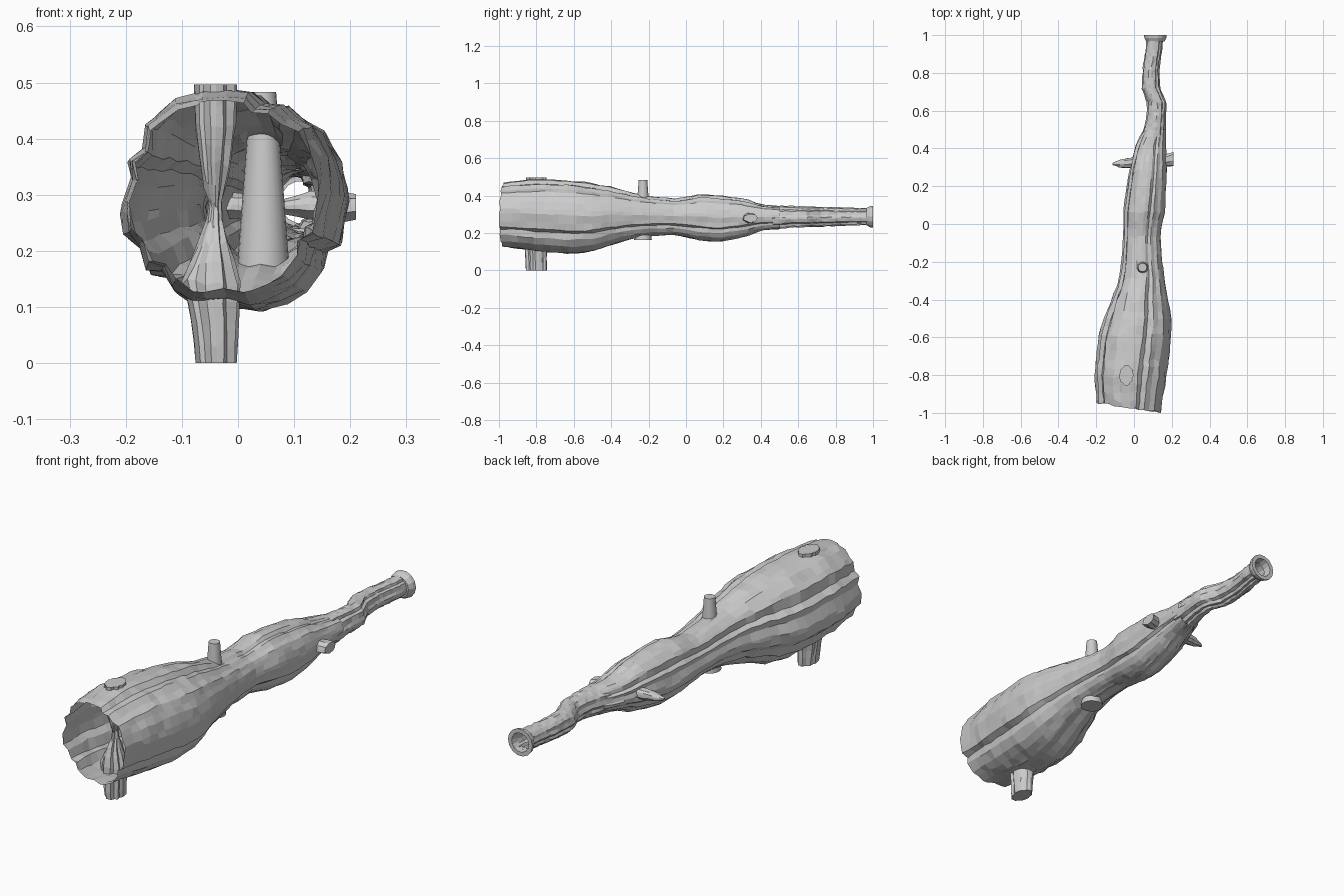
import bpy, math, random
from mathutils import Vector

if "Cube" in bpy.data.objects:
    bpy.data.objects.remove(bpy.data.objects["Cube"])

random.seed(4)


def add_mesh(name, verts, faces):
    me = bpy.data.meshes.new(name)
    me.from_pydata(verts, [], faces)
    me.update()
    ob = bpy.data.objects.new(name, me)
    bpy.context.collection.objects.link(ob)
    return ob


def sample(stations, t):
    for a, b in zip(stations, stations[1:]):
        if t <= b[0]:
            f = (t - a[0]) / (b[0] - a[0])
            return [p + (q - p) * f for p, q in zip(a[1:], b[1:])]
    return stations[-1][1:]


def bark_tube(name, stations, place, sides, rings, ridge, jitter, caps=True, rim=None):
    """Ridged tube. Station = (t, u_min, u_max, v_min, v_max); place maps (u, v, t) to xyz."""
    t0, t1 = stations[0][0], stations[-1][0]
    base = [1 - ridge * random.random() if i % 2 else 1.0 - 0.3 * ridge * random.random()
            for i in range(sides)]
    twist = [random.uniform(-0.3, 0.3) for _ in range(sides)]
    verts, faces = [], []
    for k in range(rings + 1):
        t = t0 + (t1 - t0) * k / rings
        u0, u1, v0, v1 = sample(stations, t)
        for i in range(sides):
            a = 2 * math.pi * (i + twist[i] + random.uniform(-0.12, 0.12)) / sides
            r = base[i] * (1 + random.uniform(-jitter, jitter))
            tt = t
            if 0 < k < rings:
                tt += random.uniform(-0.25, 0.25) * (t1 - t0) / rings
            elif k == 0 and rim:
                tt += rim(a)
            verts.append(place((u0 + u1) / 2 + (u1 - u0) / 2 * r * math.cos(a),
                               (v0 + v1) / 2 + (v1 - v0) / 2 * r * math.sin(a), tt))
    for k in range(rings):
        for i in range(sides):
            j = (i + 1) % sides
            a, b = k * sides, (k + 1) * sides
            faces.append((a + i, a + j, b + j, b + i))
    if caps:
        faces.append(tuple(reversed(range(sides))))
        faces.append(tuple(rings * sides + i for i in range(sides)))
    return add_mesh(name, verts, faces)


def along_y(u, v, t):
    return (u, t, v)


# Hollow log: swollen open front, narrow waist, crooked thin tail
trunk = [
    (-0.98, -0.20, 0.145, 0.12, 0.475),
    (-0.80, -0.215, 0.175, 0.095, 0.495),
    (-0.60, -0.195, 0.20, 0.08, 0.485),
    (-0.50, -0.165, 0.20, 0.095, 0.47),
    (-0.40, -0.125, 0.18, 0.13, 0.45),
    (-0.30, -0.085, 0.165, 0.16, 0.42),
    (-0.20, -0.07, 0.15, 0.18, 0.40),
    (-0.05, -0.06, 0.14, 0.185, 0.385),
    (0.07, -0.06, 0.165, 0.155, 0.41),
    (0.17, -0.045, 0.17, 0.145, 0.405),
    (0.30, -0.025, 0.175, 0.17, 0.39),
    (0.40, 0.00, 0.17, 0.21, 0.355),
    (0.50, 0.05, 0.17, 0.22, 0.345)]
tail = [
    (0.46, 0.035, 0.17, 0.215, 0.348),
    (0.56, 0.065, 0.17, 0.225, 0.345),
    (0.64, 0.07, 0.175, 0.23, 0.342),
    (0.72, 0.04, 0.14, 0.232, 0.342),
    (0.82, 0.045, 0.135, 0.235, 0.338),
    (0.92, 0.06, 0.15, 0.24, 0.335),
    (0.98, 0.065, 0.155, 0.24, 0.335)]


def ragged_rim(a):
    return max(-0.02, -0.025 * math.cos(a) + 0.008 + random.uniform(-0.005, 0.005))


bark_tube("hollow_log", trunk, along_y, 36, 34, 0.13, 0.018, caps=False, rim=ragged_rim)
bark_tube("log_tail", tail, along_y, 24, 28, 0.2, 0.05, caps=False)

# Flared ring at the thin end
n, ring_profile = 14, [(0.047, 0.965), (0.058, 0.985), (0.060, 1.0), (0.042, 1.0), (0.038, 0.965)]
m = len(ring_profile)
verts = [(0.113 + r * math.cos(2 * math.pi * i / n), y, 0.287 + r * math.sin(2 * math.pi * i / n))
         for i in range(n) for r, y in ring_profile]
faces = [(i * m + k, i * m + (k + 1) % m, (i + 1) % n * m + (k + 1) % m, (i + 1) % n * m + k)
         for i in range(n) for k in range(m)]
add_mesh("end_ring", verts, faces)

# Gnarled upright through the front, pinched in the middle
upright = [
    (0.0, -0.077, 0.0, -0.86, -0.742),
    (0.09, -0.088, 0.004, -0.865, -0.74),
    (0.15, -0.105, 0.008, -0.865, -0.735),
    (0.20, -0.078, -0.012, -0.85, -0.75),
    (0.27, -0.048, -0.032, -0.81, -0.79),
    (0.34, -0.068, -0.014, -0.84, -0.76),
    (0.42, -0.078, -0.002, -0.855, -0.745),
    (0.497, -0.08, 0.0, -0.86, -0.742)]
bark_tube("gnarled_post", upright, lambda u, v, t: (u, v, t), 20, 14, 0.2, 0.03)

# Gnarled side branch crossing the log, pointed on the left
branch = [
    (-0.115, 0.312, 0.322, 0.275, 0.285),
    (-0.07, 0.295, 0.345, 0.262, 0.302),
    (0.0, 0.295, 0.355, 0.255, 0.308),
    (0.06, 0.33, 0.345, 0.272, 0.286),
    (0.13, 0.305, 0.365, 0.255, 0.31),
    (0.18, 0.30, 0.375, 0.25, 0.308),
    (0.21, 0.305, 0.385, 0.254, 0.304)]
bark_tube("side_branch", branch, lambda u, v, t: (t, u, v), 14, 16, 0.25, 0.05)

# Smooth tapered peg through the waist
bpy.ops.mesh.primitive_cone_add(vertices=20, radius1=0.047, radius2=0.023, depth=0.32,
                                location=(0.045, -0.23, 0.323))
peg = bpy.context.object
peg.name = "tapered_peg"
bpy.ops.object.shade_smooth_by_angle(angle=math.radians(40))
